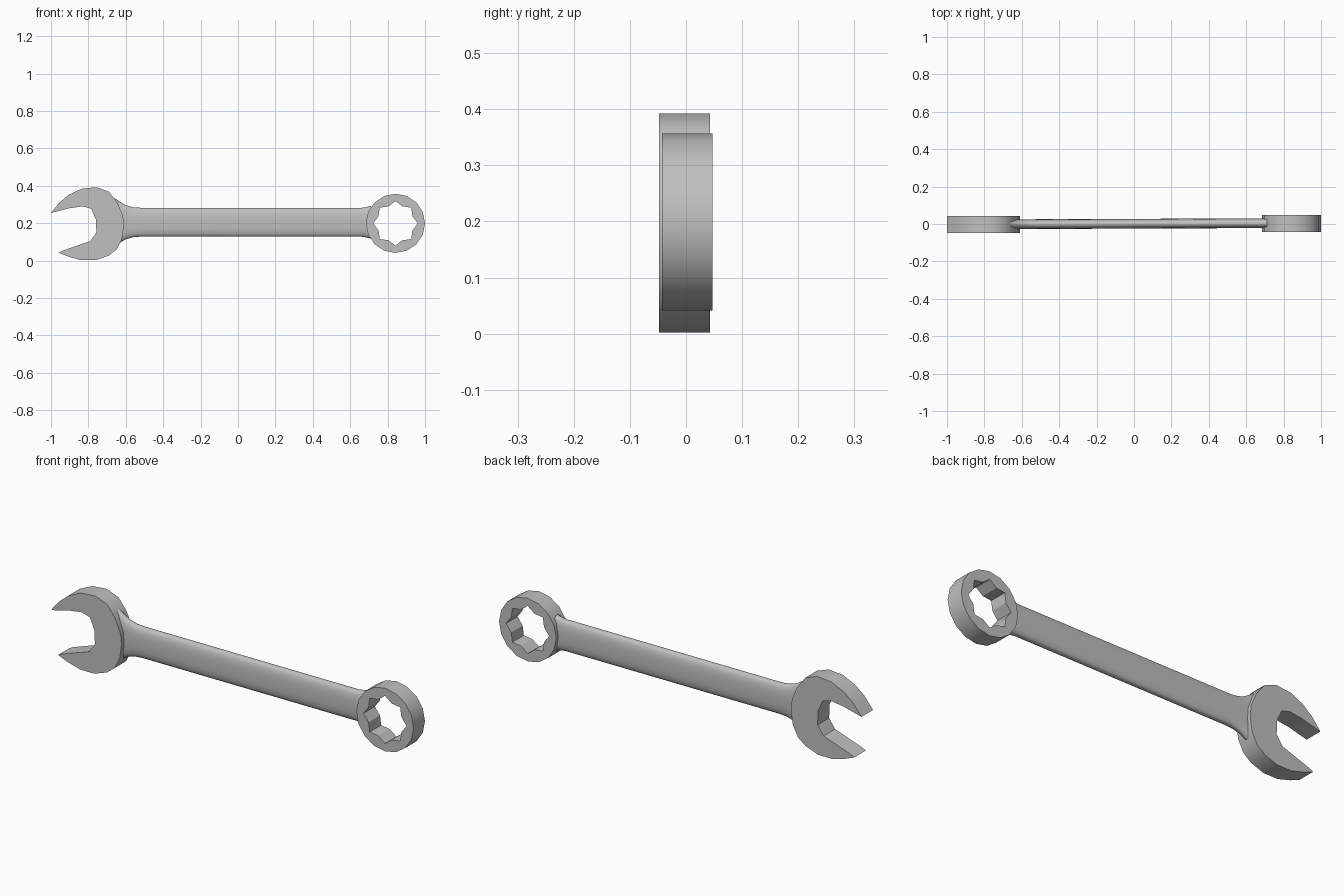
import bpy, bmesh, math
from math import cos, sin, pi
from mathutils import Vector

cube = bpy.data.objects.get("Cube")
if cube:
    bpy.data.objects.remove(cube, do_unlink=True)

steel = bpy.data.materials.new("brushed grey steel")
steel.use_nodes = True
GREY = (0.53, 0.53, 0.53, 1)
steel.diffuse_color = GREY
steel.node_tree.nodes["Principled BSDF"].inputs["Base Color"].default_value = GREY


def finish(bm, name, angle):
    bmesh.ops.recalc_face_normals(bm, faces=bm.faces)
    mesh = bpy.data.meshes.new(name)
    bm.to_mesh(mesh)
    bm.free()
    obj = bpy.data.objects.new(name, mesh)
    mesh.materials.append(steel)
    bpy.context.collection.objects.link(obj)
    bpy.ops.object.select_all(action='DESELECT')
    obj.select_set(True)
    bpy.context.view_layer.objects.active = obj
    bpy.ops.object.shade_smooth_by_angle(angle=math.radians(angle))
    return obj


def bridge(bm, loop_a, loop_b):
    n = len(loop_a)
    for i in range(n):
        j = (i + 1) % n
        bm.faces.new((loop_a[i], loop_a[j], loop_b[j], loop_b[i]))


# Open jaw: outline extruded through the thickness
outline = [(-1.0, .255), (-.955, .31), (-.905, .352), (-.835, .385), (-.755, .392),
           (-.69, .368), (-.645, .31), (-.615, .24), (-.61, .185), (-.62, .115),
           (-.648, .06), (-.69, .027), (-.76, .002), (-.84, .002), (-.91, .022),
           (-.96, .042), (-.94, .052), (-.79, .104), (-.757, .15), (-.76, .22),
           (-.785, .277), (-.83, .29), (-.9, .28)]
bm = bmesh.new()
front = [bm.verts.new((x, -.048, z)) for x, z in outline]
back = [bm.verts.new((x, .043, z)) for x, z in outline]
bm.faces.new(front)
bm.faces.new(back)
bridge(bm, front, back)
finish(bm, "open_jaw", 35)

# Box ring: sixteen-sided outside, eight-pointed socket inside
SIDES, CX, CZ = 16, .842, .199
bm = bmesh.new()


def ring_loop(y, radii):
    return [bm.verts.new((CX + radii[i % 2] * cos(2 * pi * i / SIDES), y,
                          CZ + radii[i % 2] * sin(2 * pi * i / SIDES)))
            for i in range(SIDES)]


outer_f, outer_b = (ring_loop(y, (.158, .158)) for y in (-.043, .047))
inner_f, inner_b = (ring_loop(y, (.119, .098)) for y in (-.043, .047))
for a, b in ((outer_f, outer_b), (inner_f, inner_b), (outer_f, inner_f), (outer_b, inner_b)):
    bridge(bm, a, b)
finish(bm, "box_ring", 28)

# Handle: flattened oval section lofted along x, flaring into both heads
stations = [(-.66, .13), (-.635, .112), (-.6, .091), (-.56, .08), (-.52, .077),
            (.66, .077), (.69, .082), (.71, .088)]
STEPS = 32
bm = bmesh.new()
loops = []
for x, half_height in stations:
    loop = []
    for i in range(STEPS):
        a = 2 * pi * i / STEPS
        c, s = cos(a), sin(a)
        y = math.copysign(abs(c) ** .75, c) * .026 + .0015 + .004 * x
        z = math.copysign(abs(s) ** .75, s) * half_height + .205
        loop.append(bm.verts.new((x, y, z)))
    loops.append(loop)
for a, b in zip(loops, loops[1:]):
    bridge(bm, a, b)
bm.faces.new(loops[0])
bm.faces.new(loops[-1])
finish(bm, "handle", 50)
